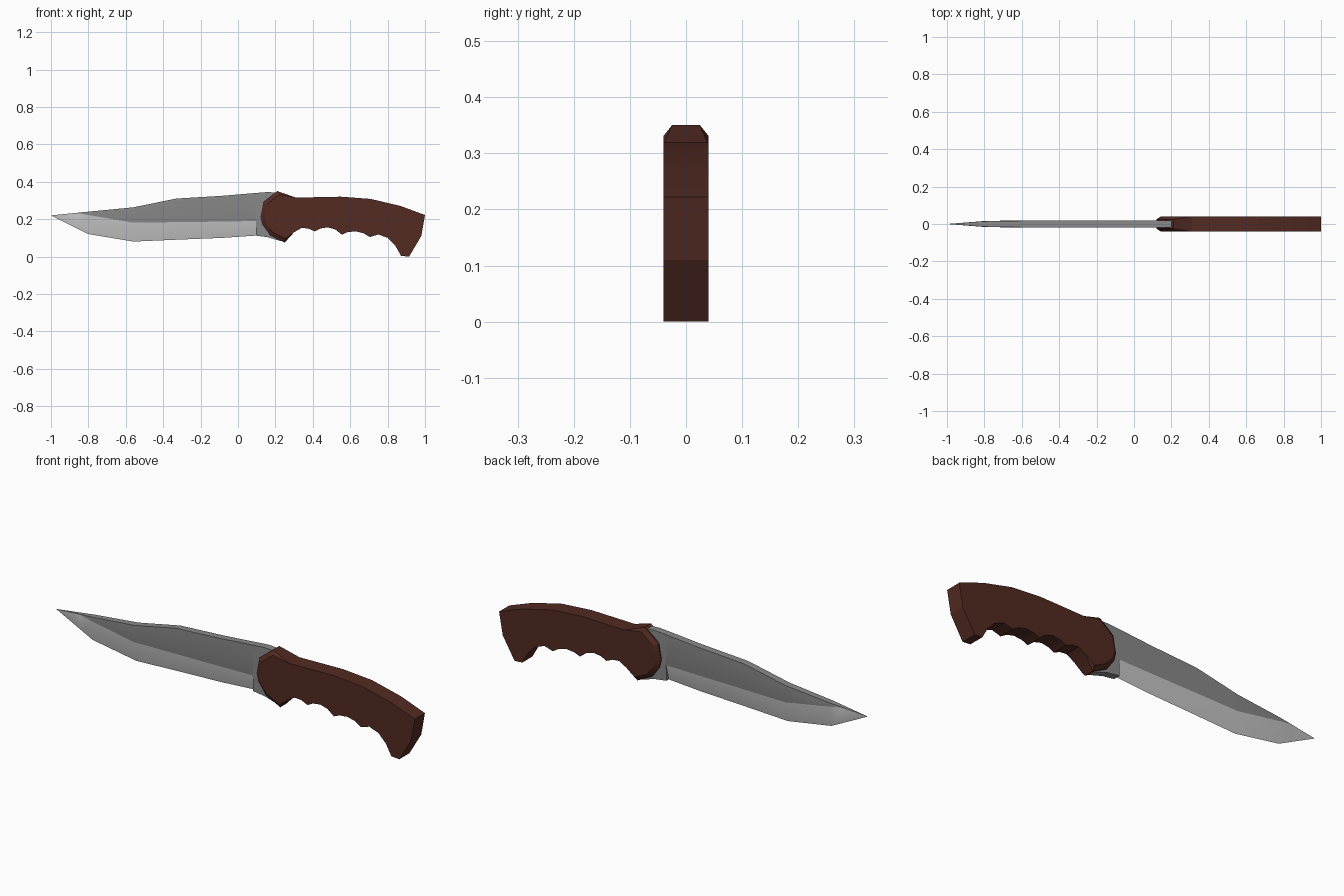
import bpy, bmesh, math

cube = bpy.data.objects.get("Cube")
if cube:
    bpy.data.objects.remove(cube, do_unlink=True)


def material(name, rgb):
    mat = bpy.data.materials.new(name)
    mat.use_nodes = True
    colour = (*rgb, 1.0)
    mat.diffuse_color = colour
    mat.node_tree.nodes["Principled BSDF"].inputs["Base Color"].default_value = colour
    return mat


steel = material("dark steel", (0.25, 0.25, 0.25))
edge_steel = material("bright edge steel", (0.56, 0.56, 0.56))
brown = material("brown wood", (0.085, 0.024, 0.016))


def finish(bm, name, mats, angle):
    bmesh.ops.remove_doubles(bm, verts=bm.verts, dist=0.0005)
    bmesh.ops.recalc_face_normals(bm, faces=bm.faces)
    mesh = bpy.data.meshes.new(name)
    bm.to_mesh(mesh)
    bm.free()
    for mat in mats:
        mesh.materials.append(mat)
    obj = bpy.data.objects.new(name, mesh)
    bpy.context.collection.objects.link(obj)
    bpy.ops.object.select_all(action='DESELECT')
    obj.select_set(True)
    bpy.context.view_layer.objects.active = obj
    bpy.ops.object.shade_smooth_by_angle(angle=math.radians(angle))
    return obj


def loft(name, stations, mats, angle, bevel_mat):
    """Skin cross-sections given as x, spine z, shoulder z, edge z, half width, edge half width."""
    bm = bmesh.new()
    rings = []
    for x, spine, shoulder, edge, w, ew in stations:
        section = [(w * 0.9, spine), (w, shoulder), (ew, edge),
                   (-ew, edge), (-w, shoulder), (-w * 0.9, spine)]
        rings.append([bm.verts.new((x, y, z)) for y, z in section])
    for a, b in zip(rings, rings[1:]):
        for i in range(6):
            j = (i + 1) % 6
            face = bm.faces.new((a[i], a[j], b[j], b[i]))
            face.material_index = bevel_mat if i in (1, 2, 3) else 0
    bm.faces.new(rings[0])
    bm.faces.new(rings[-1])
    bmesh.ops.dissolve_degenerate(bm, dist=0.0005, edges=bm.edges)
    return finish(bm, name, mats, angle)


# Blade with a ground bevel that runs out at the tip
loft("blade", [
    (-1.0, 0.22, 0.22, 0.22, 0.0, 0.0),
    (-0.86, 0.234, 0.232, 0.15, 0.011, 0.0),
    (-0.8, 0.24, 0.222, 0.12, 0.016, 0.0),
    (-0.56, 0.263, 0.181, 0.08, 0.02, 0.0),
    (-0.33, 0.31, 0.184, 0.09, 0.02, 0.0),
    (-0.08, 0.325, 0.187, 0.1, 0.02, 0.0),
    (0.095, 0.34, 0.19, 0.112, 0.02, 0.0),
], [steel, edge_steel], 25, 1)

# Unsharpened block between blade and handle
loft("ricasso", [
    (0.095, 0.34, 0.19, 0.112, 0.02, 0.018),
    (0.16, 0.345, 0.19, 0.103, 0.02, 0.018),
    (0.23, 0.34, 0.19, 0.082, 0.02, 0.018),
], [steel], 25, 0)

# Handle outline: chamfered front rim, finger grooves, hooked butt, curved back
rim = [(0.21, 0.35), (0.135, 0.29), (0.12, 0.21), (0.13, 0.17),
       (0.17, 0.115), (0.25, 0.075)]
body = [(0.3, 0.13), (0.34, 0.153), (0.375, 0.15), (0.41, 0.135),
        (0.44, 0.15), (0.48, 0.156), (0.52, 0.145), (0.555, 0.117),
        (0.585, 0.13), (0.63, 0.135), (0.67, 0.125), (0.705, 0.104),
        (0.75, 0.118), (0.8, 0.1), (0.84, 0.06), (0.872, 0.003),
        (0.915, 0.0), (0.98, 0.11), (1.0, 0.222), (0.87, 0.27),
        (0.71, 0.308), (0.55, 0.32), (0.31, 0.315)]
HALF, RIM_HALF, INSET = 0.04, 0.025, 0.86

bm = bmesh.new()
sides = []
for s in (-1, 1):
    outer = [bm.verts.new((x, s * RIM_HALF, z)) for x, z in rim]
    inner = [bm.verts.new((0.28 + (x - 0.28) * INSET, s * HALF,
                           0.215 + (z - 0.215) * INSET)) for x, z in rim]
    rest = [bm.verts.new((x, s * HALF, z)) for x, z in body]
    bm.faces.new(inner + rest)
    for i in range(len(rim) - 1):
        bm.faces.new((outer[i], outer[i + 1], inner[i + 1], inner[i]))
    bm.faces.new((outer[-1], rest[0], inner[-1]))
    bm.faces.new((outer[0], inner[0], rest[-1]))
    sides.append(outer + rest)
front, back = sides
for i in range(len(front)):
    j = (i + 1) % len(front)
    bm.faces.new((front[i], front[j], back[j], back[i]))
finish(bm, "handle", [brown], 20)
